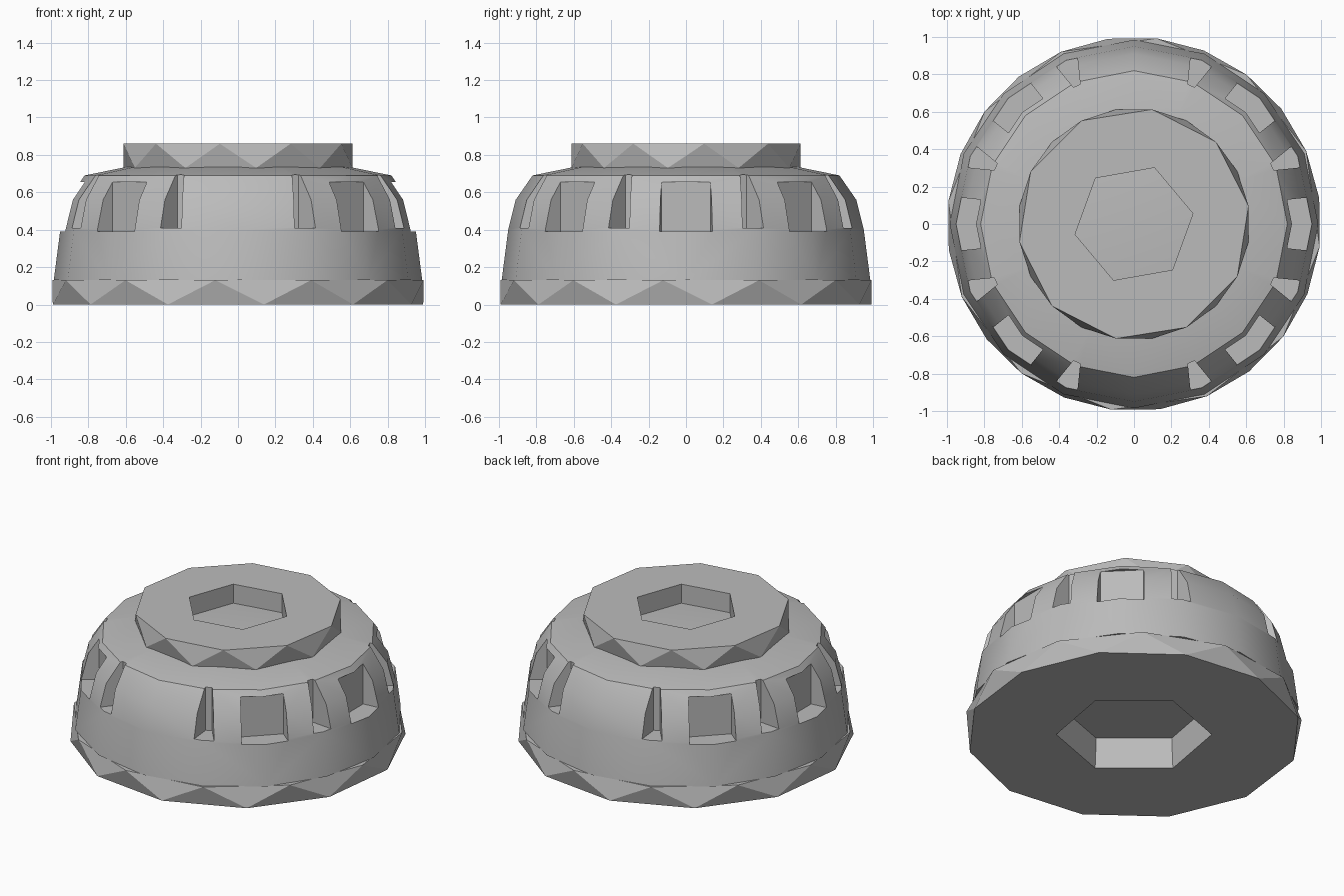
import bpy, bmesh
from math import radians, cos, sin, pi
from mathutils import Matrix

old = bpy.data.objects.get("Cube")
if old:
    bpy.data.objects.remove(old, do_unlink=True)

grey = bpy.data.materials.new("plain grey")
grey.use_nodes = True
COLOUR = (0.5, 0.5, 0.5, 1)
grey.diffuse_color = COLOUR
grey.node_tree.nodes["Principled BSDF"].inputs["Base Color"].default_value = COLOUR


def hull(name, points, turn=0):
    """Convex solid around a set of points, turned about z."""
    bm = bmesh.new()
    for p in points:
        bm.verts.new(p)
    bmesh.ops.convex_hull(bm, input=bm.verts[:])
    bmesh.ops.dissolve_limit(bm, angle_limit=radians(0.5), verts=bm.verts[:], edges=bm.edges[:])
    bmesh.ops.rotate(bm, verts=bm.verts[:], matrix=Matrix.Rotation(radians(turn), 3, 'Z'))
    bmesh.ops.recalc_face_normals(bm, faces=bm.faces[:])
    mesh = bpy.data.meshes.new(name)
    bm.to_mesh(mesh)
    bm.free()
    mesh.materials.append(grey)
    obj = bpy.data.objects.new(name, mesh)
    bpy.context.collection.objects.link(obj)
    return obj


def rings(sides, levels):
    """Points of stacked polygons; each level is radius, height, turn in degrees."""
    return [(r * cos(2 * pi * i / sides + radians(a)), r * sin(2 * pi * i / sides + radians(a)), z)
            for r, z, a in levels for i in range(sides)]


def prism(outline, low, high):
    return [(x, y, z) for x, y in outline for z in (low, high)]


def cut(obj, cutters):
    for c in cutters:
        c.hide_render = True
        mod = obj.modifiers.new("cut", 'BOOLEAN')
        mod.operation, mod.solver, mod.object = 'DIFFERENCE', 'EXACT', c
    bpy.context.view_layer.update()
    result = obj.evaluated_get(bpy.context.evaluated_depsgraph_get())
    mesh = bpy.data.meshes.new_from_object(result)
    obj.modifiers.clear()
    obj.data = mesh


# Main solids
base = hull("base_ring", rings(12, [(1.0, 0, 8), (1.0, 0.13, 23)]))
body = hull("domed_body", rings(16, [(0.985, 0.13, 0), (0.95, 0.4, 0), (0.91, 0.56, 0),
                                     (0.82, 0.69, 0), (0.6, 0.735, 0)]))
collar = hull("top_collar", rings(10, [(0.62, 0.73, 27), (0.62, 0.86, 9)]))

# Blind holes in the top and underside
top_bore = hull("top_bore_cutter", rings(6, [(0.32, 0.6, 10), (0.32, 1.0, 10)]))
under_bore = hull("under_bore_cutter", rings(6, [(0.47, -0.1, 20), (0.45, 0.2, 20)]))

# Wide windows and narrow grooves alternate, with plain panels front and back
notches = []
wide = prism([(0.82, -0.13), (0.82, 0.13), (1.1, 0.16), (1.1, -0.16)], 0.39, 0.655)
narrow = prism([(0.8, 0.02), (0.8, -0.02), (1.0, -0.08), (1.0, 0.08)], 0.41, 0.8)
for i in range(16):
    if i not in (4, 12):
        notches.append(hull("notch_cutter", narrow if i % 2 else wide, i * 22.5))

cut(base, [under_bore])
cut(collar, [top_bore])
cut(body, [under_bore] + notches)
for c in notches + [top_bore, under_bore]:
    bpy.data.objects.remove(c, do_unlink=True)

# Smooth dome with crisp cut edges
bpy.ops.object.select_all(action='DESELECT')
body.select_set(True)
bpy.context.view_layer.objects.active = body
bpy.ops.object.shade_smooth_by_angle(angle=radians(29))
